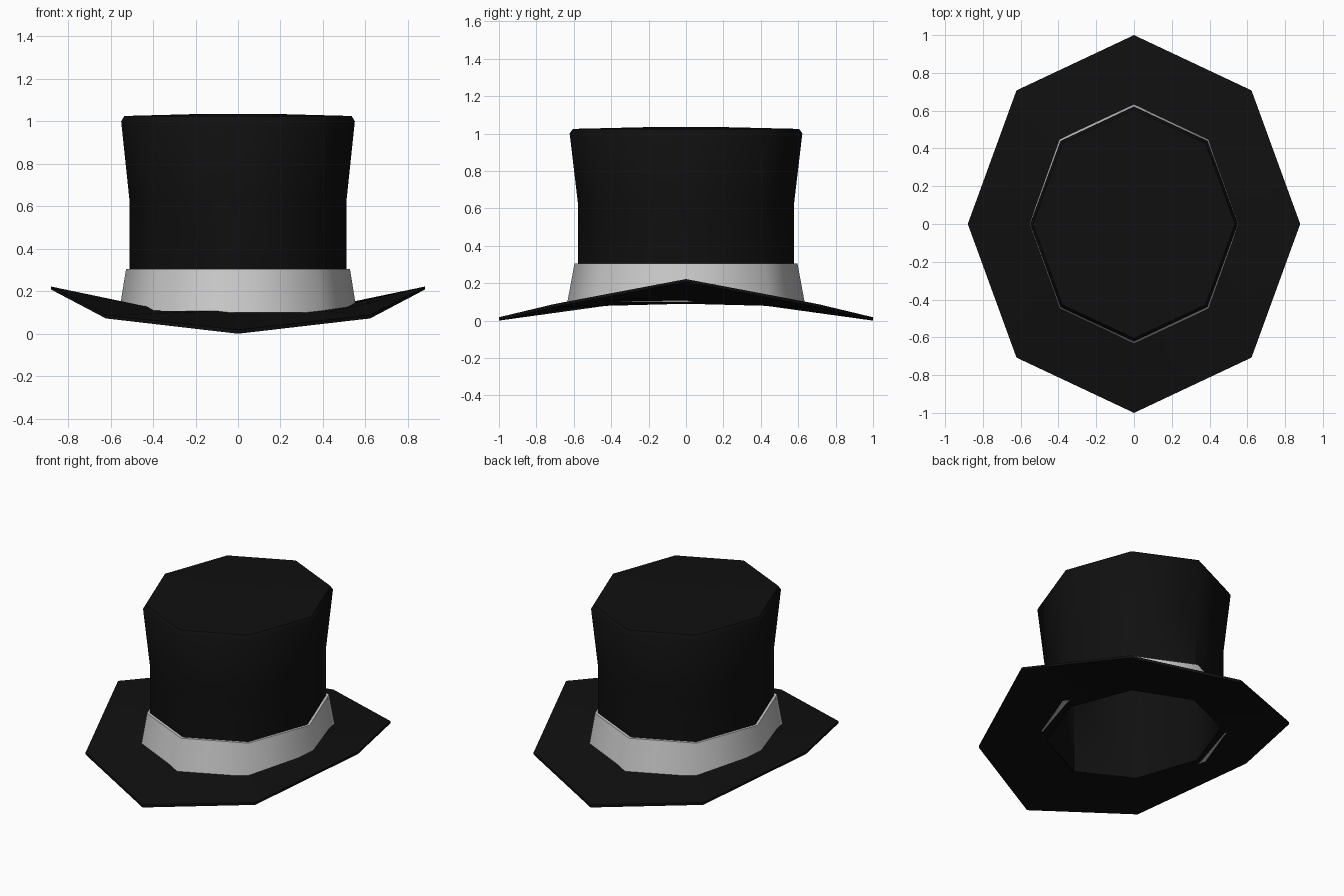
import bpy, bmesh
from math import cos, sin, pi, radians

if "Cube" in bpy.data.objects:
    bpy.data.objects.remove(bpy.data.objects["Cube"])

SIDES = 8


def loft(name, rings, mat=None, closed=False):
    """Skin oval rings (rx, ry, z at sides, z at diagonals, z at front/back)."""
    bm = bmesh.new()
    loops = []
    for rx, ry, *z in rings:
        zs = z * 3 if len(z) == 1 else z
        pick = [zs[0], zs[1], zs[2], zs[1]]
        loops.append([bm.verts.new((rx * cos(2 * pi * i / SIDES),
                                    ry * sin(2 * pi * i / SIDES), pick[i % 4]))
                      for i in range(SIDES)])
    pairs = list(zip(loops, loops[1:]))
    if closed:
        pairs.append((loops[-1], loops[0]))
    for a, b in pairs:
        for i in range(SIDES):
            j = (i + 1) % SIDES
            bm.faces.new((a[i], a[j], b[j], b[i]))
    if not closed:
        bm.faces.new(loops[0])
        bm.faces.new(loops[-1])
    bmesh.ops.recalc_face_normals(bm, faces=bm.faces)
    mesh = bpy.data.meshes.new(name)
    bm.to_mesh(mesh)
    bm.free()
    obj = bpy.data.objects.new(name, mesh)
    bpy.context.collection.objects.link(obj)
    if mat:
        mesh.materials.append(mat)
    bpy.ops.object.select_all(action='DESELECT')
    obj.select_set(True)
    bpy.context.view_layer.objects.active = obj
    bpy.ops.object.shade_smooth_by_angle(angle=radians(50))
    return obj


black = bpy.data.materials.new("black_felt")
black.diffuse_color = (0.005, 0.005, 0.005, 1)
black.use_nodes = True
black.node_tree.nodes["Principled BSDF"].inputs["Base Color"].default_value = black.diffuse_color

# Brim: tapered, curled up at the sides and dipping at front and back
loft("brim", [
    (0.50, 0.565, 0.09, 0.083, 0.07),
    (0.88, 1.00, 0.208, 0.072, 0.0),
    (0.88, 1.00, 0.222, 0.088, 0.018),
    (0.50, 0.565, 0.133, 0.112, 0.11),
], black, closed=True)

# Crown: flared hollow tube, outside from the top down then inside back up
loft("crown", [
    (0.20, 0.22, 1.034),
    (0.535, 0.605, 1.025),
    (0.55, 0.622, 1.0),
    (0.51, 0.577, 0.62),
    (0.51, 0.577, 0.09, 0.085, 0.075),
    (0.495, 0.56, 0.09, 0.085, 0.075),
    (0.495, 0.56, 0.62),
    (0.533, 0.605, 0.995),
    (0.20, 0.22, 1.01),
], black)

# Hat band: tapered sleeve with a thin top ledge
loft("hat_band", [
    (0.508, 0.574, 0.1),
    (0.56, 0.634, 0.1),
    (0.527, 0.596, 0.305),
    (0.508, 0.574, 0.305),
], closed=True)
